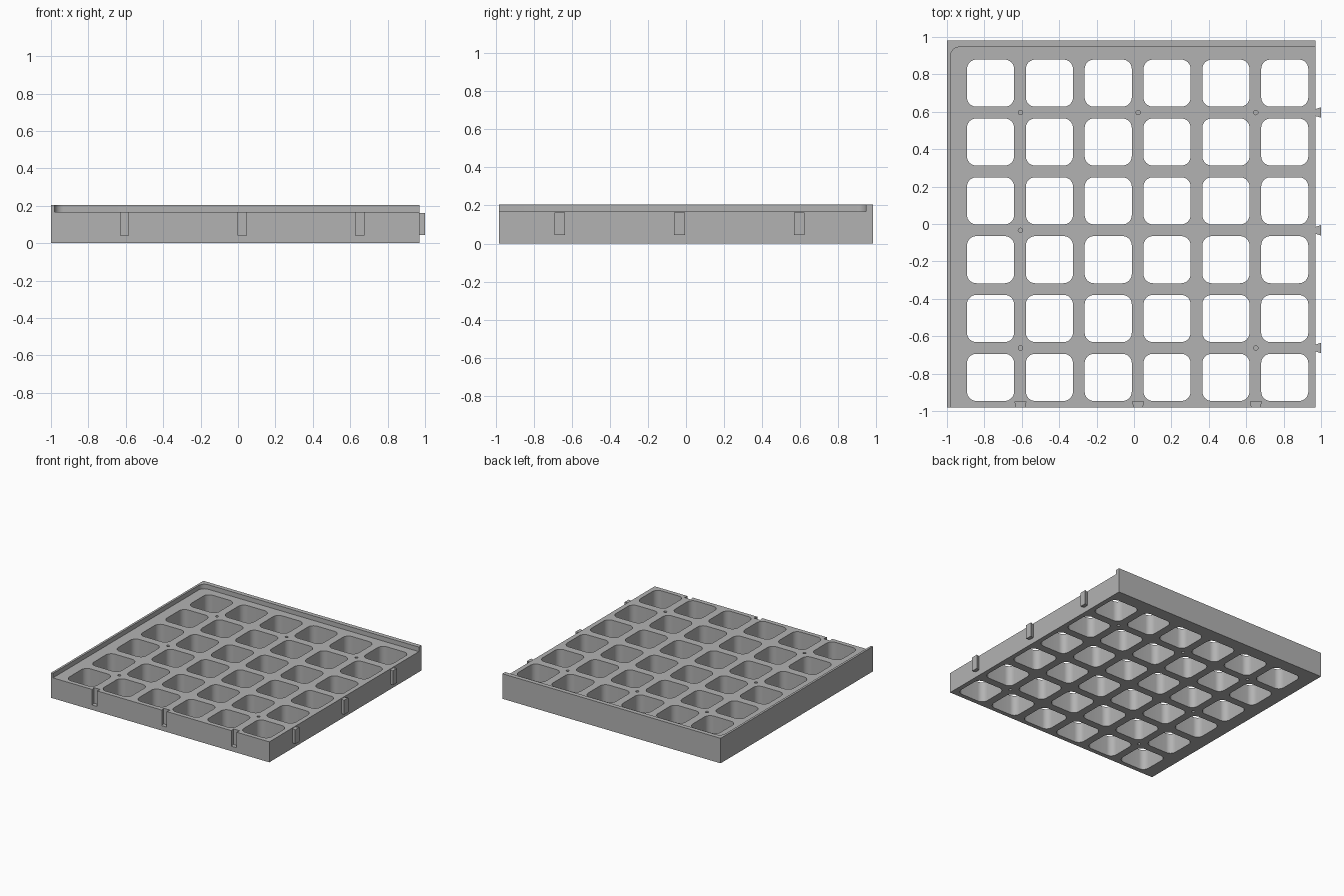
import bpy, bmesh
from math import cos, sin, pi, radians

cube = bpy.data.objects.get("Cube")
if cube:
    bpy.data.objects.remove(cube, do_unlink=True)

GREY = 0.45
grey = bpy.data.materials.new("plain grey")
grey.use_nodes = True
grey.diffuse_color = (GREY, GREY, GREY, 1)
grey.node_tree.nodes["Principled BSDF"].inputs["Base Color"].default_value = (GREY, GREY, GREY, 1)

PITCH = 0.3146
RIGHT, BACK, DECK, TOP = 0.97, 0.982, 0.167, 0.204
JOINT_X = (-0.607, 0.022, 0.651)
JOINT_Y = (0.596, -0.034, -0.663)


def arc(cx, cy, r, start, end, n=8):
    """Points on an arc, angles in degrees."""
    angles = [radians(start + (end - start) * i / n) for i in range(n + 1)]
    return [(cx + r * cos(a), cy + r * sin(a)) for a in angles]


def add_prism(bm, outline, z0, z1):
    """Closed vertical prism over a counter-clockwise outline."""
    low = [bm.verts.new((x, y, z0)) for x, y in outline]
    high = [bm.verts.new((x, y, z1)) for x, y in outline]
    bm.faces.new(low[::-1])
    bm.faces.new(high)
    for i in range(len(low)):
        j = (i + 1) % len(low)
        bm.faces.new((low[i], low[j], high[j], high[i]))


def make_object(name, prisms):
    bm = bmesh.new()
    for outline, z0, z1 in prisms:
        add_prism(bm, outline, z0, z1)
    bmesh.ops.recalc_face_normals(bm, faces=bm.faces)
    mesh = bpy.data.meshes.new(name)
    bm.to_mesh(mesh)
    bm.free()
    mesh.materials.append(grey)
    obj = bpy.data.objects.new(name, mesh)
    bpy.context.collection.objects.link(obj)
    return obj


def activate(obj):
    bpy.ops.object.select_all(action='DESELECT')
    obj.select_set(True)
    bpy.context.view_layer.objects.active = obj


def cut(obj, name, prisms):
    cutter = make_object(name, prisms)
    cutter.hide_render = True
    mod = obj.modifiers.new(name, 'BOOLEAN')
    mod.operation = 'DIFFERENCE'
    mod.solver = 'EXACT'
    mod.object = cutter
    activate(obj)
    bpy.ops.object.modifier_apply(modifier=mod.name)
    bpy.data.objects.remove(cutter, do_unlink=True)


def rounded_square(cx, cy, half, r):
    k = half - r
    points = []
    for i, (sx, sy) in enumerate(((1, 1), (-1, 1), (-1, -1), (1, -1))):
        points += arc(cx + sx * k, cy + sy * k, r, 90 * i, 90 * i + 90)
    return points


# Block, then the recessed deck that leaves a lip on the left and back edges
tray = make_object("grid_tray", [([(-1, -BACK), (RIGHT, -BACK), (RIGHT, BACK), (-1, BACK)], 0, TOP)])
recess = [(-0.982, -1.1), (1.1, -1.1), (1.1, 0.946)] + arc(-0.932, 0.896, 0.05, 90, 180)
cut(tray, "deck_recess", [(recess, DECK, 0.4)])

# Six by six grid of rounded square openings
cells = [rounded_square(-0.767 + PITCH * i, -0.82 + PITCH * j, 0.126, 0.05)
         for i in range(6) for j in range(6)]
cut(tray, "cell_openings", [(c, -0.1, 0.4) for c in cells])

# Dovetail slots along the front, open at the top
slots = [[(x - 0.018, -1.0), (x + 0.018, -1.0), (x + 0.03, -0.948), (x - 0.03, -0.948)]
         for x in JOINT_X]
cut(tray, "dovetail_slots", [(s, 0.04, 0.4) for s in slots])

# Small blind pin holes at some of the bar crossings
left, middle, right = JOINT_X
back, centre, front = JOINT_Y
spots = [(left, back), (middle, back), (right, back), (left, centre), (left, front), (right, front)]
pins = [arc(x, y, 0.012, 0, 337.5, 15) for x, y in spots]
cut(tray, "pin_holes", [(p, 0.09, 0.4) for p in pins] + [(p, -0.1, 0.06) for p in pins])
activate(tray)
bpy.ops.object.shade_smooth_by_angle(angle=pi / 6)

# Dovetail tongues on the right side
for label, y in zip(("back", "centre", "front"), JOINT_Y):
    outline = [(RIGHT - 0.005, y - 0.017), (1.0, y - 0.028), (1.0, y + 0.028), (RIGHT - 0.005, y + 0.017)]
    make_object("dovetail_tongue_" + label, [(outline, 0.045, 0.162)])
